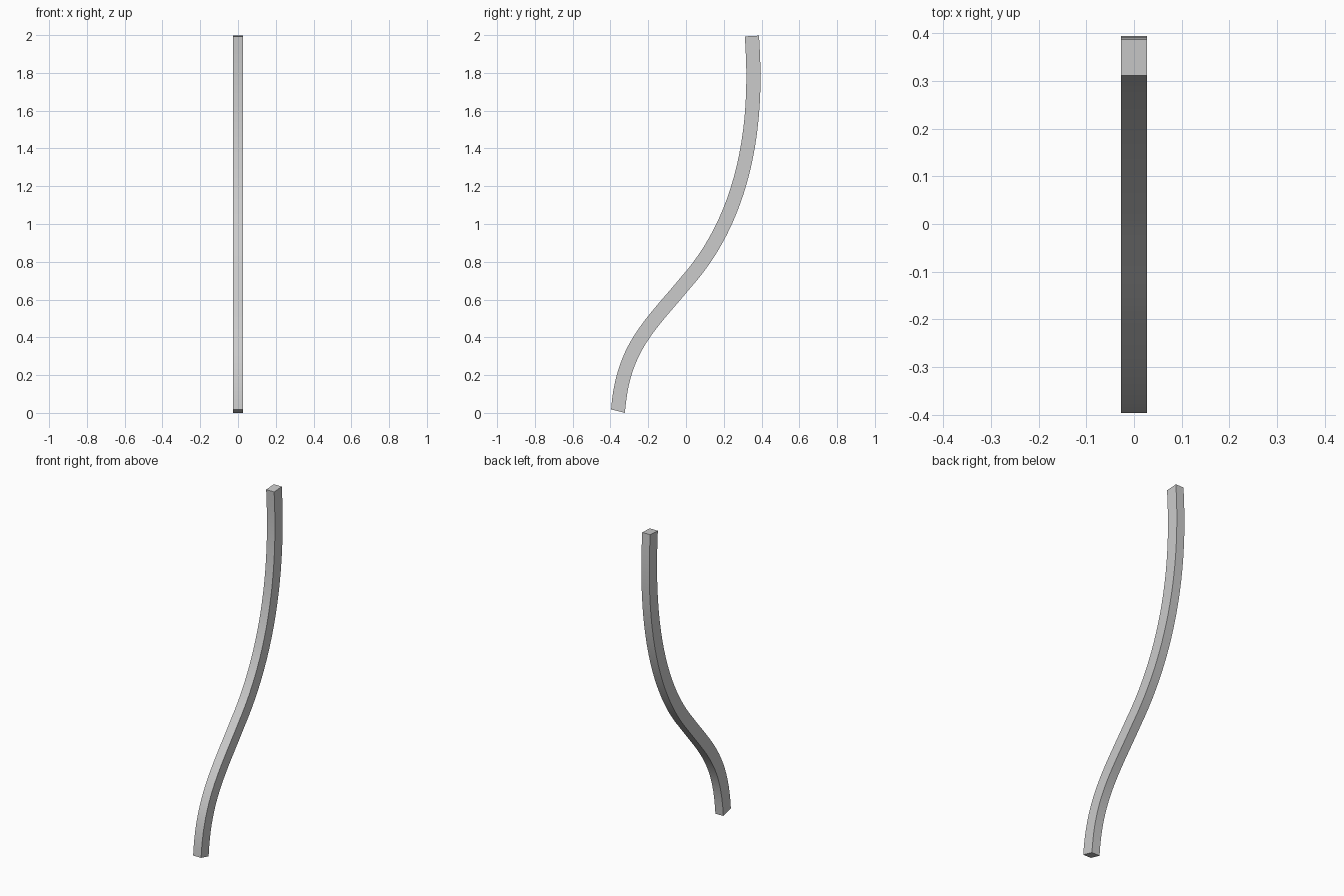
import bpy, bmesh, math
from mathutils import Vector
from mathutils.geometry import interpolate_bezier

if "Cube" in bpy.data.objects:
    bpy.data.objects.remove(bpy.data.objects["Cube"])

HALF_X, HALF_Y = 0.027, 0.0375

# Centre line of the bar in the y-z plane: start, handle, handle, end
segments = [
    ((-0.36, 0.012), (-0.335, 0.35), (-0.19, 0.465), (0.0, 0.695), 20),
    ((0.0, 0.695), (0.22, 0.94), (0.357, 1.30), (0.357, 1.78), 20),
    ((0.357, 1.78), (0.357, 1.86), (0.353, 1.93), (0.349, 1.998), 5),
]
path = []
for a, b, c, d, n in segments:
    pts = interpolate_bezier(*[Vector((0, y, z)) for y, z in (a, b, c, d)], n)
    path += [p for p in pts if not path or (p - path[-1]).length > 1e-5]

# Sweep a rectangular section along the path
bm = bmesh.new()
side = Vector((1, 0, 0))
rings = []
last = len(path) - 1
for i, p in enumerate(path):
    t = (path[min(i + 1, last)] - path[max(i - 1, 0)]).normalized()
    if i == 0:
        t = Vector((0, 0.25, 1)).normalized()  # slightly tilted foot
    across = t.cross(side).normalized()
    rings.append([bm.verts.new(p + side * HALF_X * sx + across * HALF_Y * sy)
                  for sx, sy in ((-1, -1), (1, -1), (1, 1), (-1, 1))])
for r0, r1 in zip(rings, rings[1:]):
    for k in range(4):
        m = (k + 1) % 4
        bm.faces.new((r0[k], r0[m], r1[m], r1[k]))
bm.faces.new(rings[0][::-1])
bm.faces.new(rings[-1])
bmesh.ops.recalc_face_normals(bm, faces=bm.faces)

# Stand the bar on the floor
low = min(v.co.z for v in bm.verts)
bmesh.ops.translate(bm, verts=bm.verts, vec=(0, 0, -low))

mesh = bpy.data.meshes.new("curved_bar")
bm.to_mesh(mesh)
bm.free()
bar = bpy.data.objects.new("curved_bar", mesh)
bpy.context.collection.objects.link(bar)
bpy.context.view_layer.objects.active = bar
bar.select_set(True)
bpy.ops.object.shade_smooth_by_angle(angle=math.radians(30))
